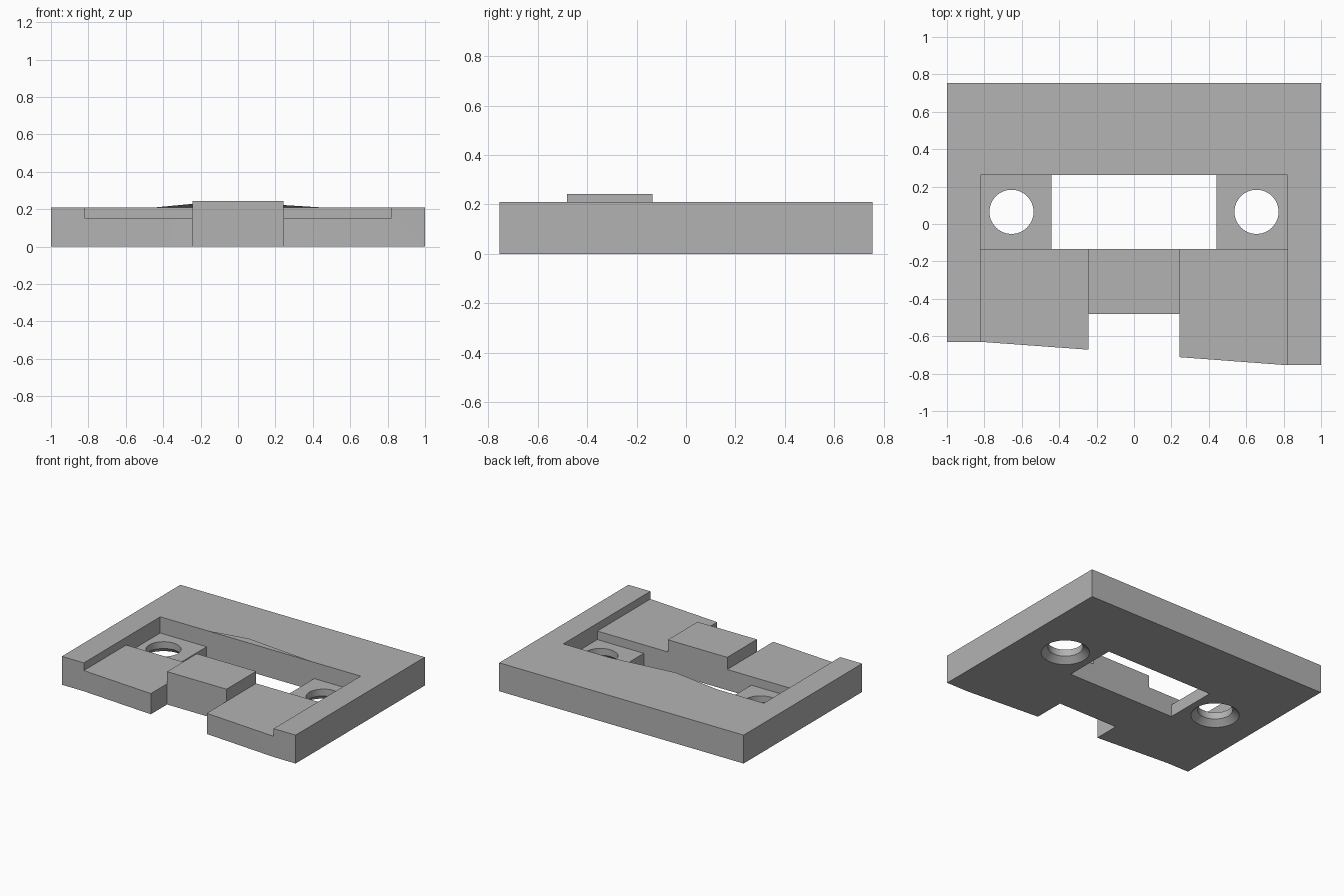
import bpy, bmesh

cube = bpy.data.objects.get("Cube")
if cube:
    bpy.data.objects.remove(cube, do_unlink=True)

grey = bpy.data.materials.new("plain grey")
grey.use_nodes = True
colour = (0.45, 0.45, 0.45, 1)
grey.diffuse_color = colour
grey.node_tree.nodes["Principled BSDF"].inputs["Base Color"].default_value = colour


def add_object(name, bm):
    bmesh.ops.recalc_face_normals(bm, faces=bm.faces)
    mesh = bpy.data.meshes.new(name)
    bm.to_mesh(mesh)
    bm.free()
    mesh.materials.append(grey)
    obj = bpy.data.objects.new(name, mesh)
    bpy.context.collection.objects.link(obj)
    return obj


def prism(name, outline, z0, z1):
    bm = bmesh.new()
    face = bm.faces.new([bm.verts.new((x, y, z0)) for x, y in outline])
    top = bmesh.ops.extrude_face_region(bm, geom=[face])["geom"]
    for v in top:
        if isinstance(v, bmesh.types.BMVert):
            v.co.z = z1
    return add_object(name, bm)


def box(name, x0, x1, y0, y1, z0, z1):
    return prism(name, [(x0, y0), (x1, y0), (x1, y1), (x0, y1)], z0, z1)


def cone(name, x, y, r0, r1, z0, z1):
    bm = bmesh.new()
    bmesh.ops.create_cone(bm, cap_ends=True, segments=48, radius1=r0, radius2=r1, depth=z1 - z0)
    bmesh.ops.translate(bm, verts=bm.verts, vec=(x, y, (z0 + z1) / 2))
    return add_object(name, bm)


def cut(target, cutter):
    cutter.hide_render = True
    mod = target.modifiers.new("cut", "BOOLEAN")
    mod.operation = "DIFFERENCE"
    mod.solver = "EXACT"
    mod.object = cutter
    bpy.context.view_layer.objects.active = target
    bpy.ops.object.modifier_apply(modifier=mod.name)
    bpy.data.objects.remove(cutter, do_unlink=True)


# Plate outline with a slanted front edge and a notch in front of the tab
IN, TAB, FRONT, BACK = 0.82, 0.243, -0.135, 0.262
plate = prism("mounting_plate", [
    (-1, 0.755), (-1, -0.63), (-IN, -0.63), (-TAB, -0.672), (-TAB, -0.482),
    (TAB, -0.482), (TAB, -0.712), (IN, -0.755), (1, -0.755), (1, 0.755)], 0, 0.21)

# Lowered front shelves, deeper pocket and through slot
cut(plate, box("pocket_cutter", -IN, IN, FRONT, BACK, 0.09, 1))
cut(plate, box("left_shelf_cutter", TAB, IN, -1, 0, 0.153, 1))
cut(plate, box("right_shelf_cutter", -IN, -TAB, -1, 0, 0.153, 1))
cut(plate, box("slot_cutter", -0.44, 0.44, FRONT, BACK, -1, 1))

# Screw holes, countersunk from below
for x in (-0.655, 0.655):
    cut(plate, cone("hole_cutter", x, 0.065, 0.118, 0.118, -0.5, 0.5))
    cut(plate, cone("countersink_cutter", x, 0.065, 0.206, 0.118, -0.04, 0.04))

# Raise the central tab above the frame
for v in plate.data.vertices:
    if v.co.z > 0.2 and abs(v.co.x) < 0.3:
        v.co.z = 0.243

# Smooth hole walls, sharp edges elsewhere
bpy.ops.object.select_all(action="DESELECT")
plate.select_set(True)
bpy.context.view_layer.objects.active = plate
bpy.ops.object.shade_smooth_by_angle(angle=0.5)
